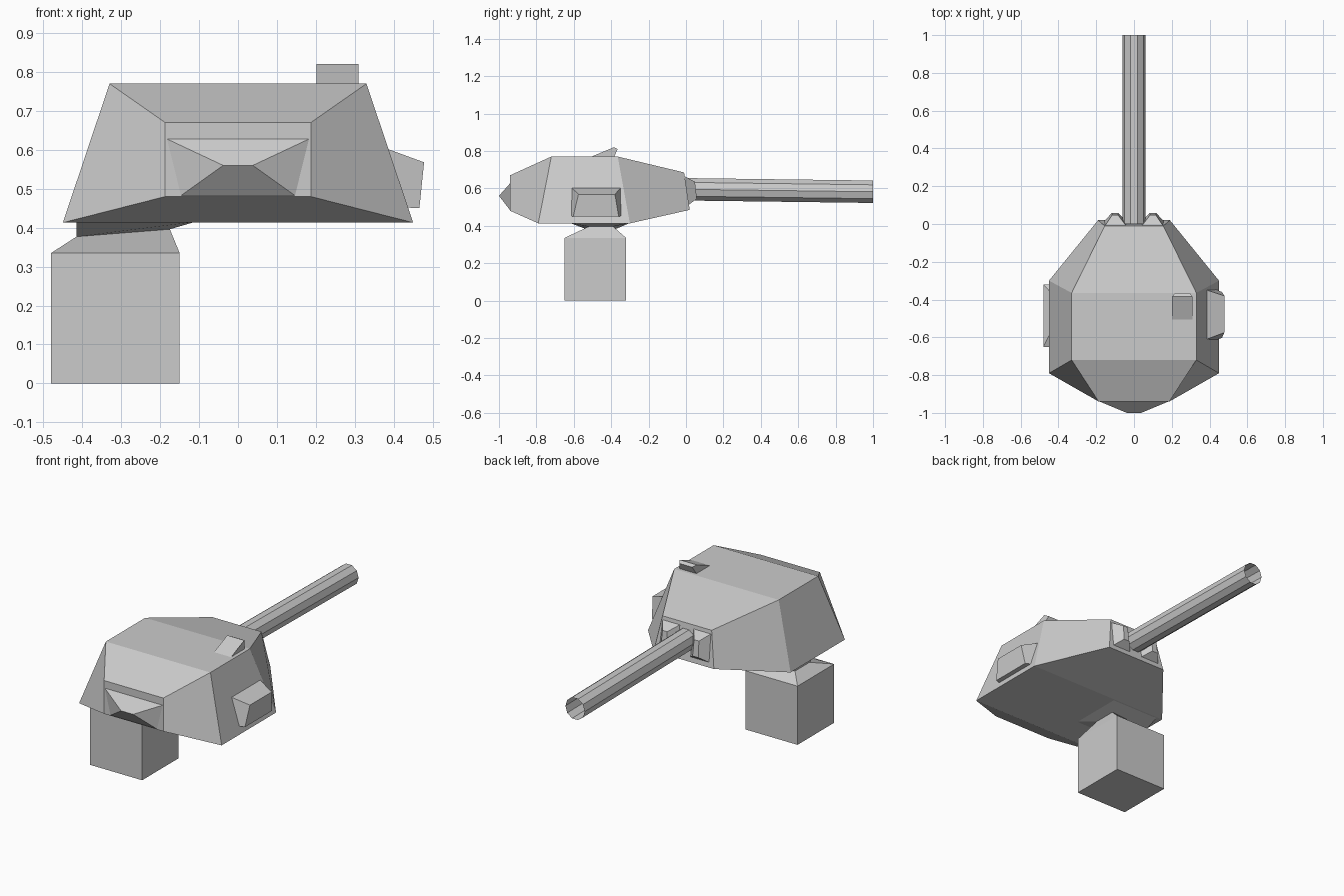
import bpy, bmesh, math

cube = bpy.data.objects.get("Cube")
if cube:
    bpy.data.objects.remove(cube, do_unlink=True)

grey = bpy.data.materials.new("plain_grey")
grey.use_nodes = True
colour = (0.6, 0.6, 0.6, 1)
grey.diffuse_color = colour
grey.node_tree.nodes["Principled BSDF"].inputs["Base Color"].default_value = colour


def loft(name, rings, cap=True):
    """Skin a flat-shaded object over rings that share a point count."""
    bm = bmesh.new()
    loops = [[bm.verts.new(p) for p in ring] for ring in rings]
    for a, b in zip(loops, loops[1:]):
        for i in range(len(a)):
            j = (i + 1) % len(a)
            bm.faces.new((a[i], a[j], b[j], b[i]))
    if cap:
        bm.faces.new(loops[0])
        bm.faces.new(loops[-1])
    bmesh.ops.remove_doubles(bm, verts=bm.verts[:], dist=0.0005)
    bmesh.ops.recalc_face_normals(bm, faces=bm.faces[:])
    mesh = bpy.data.meshes.new(name)
    bm.to_mesh(mesh)
    bm.free()
    mesh.materials.append(grey)
    obj = bpy.data.objects.new(name, mesh)
    bpy.context.collection.objects.link(obj)
    return obj


def section(low, high, cx=0):
    """Upright four-point ring; low and high are (half width, y, z)."""
    (wl, yl, zl), (wh, yh, zh) = low, high
    return [(cx - wl, yl, zl), (cx + wl, yl, zl), (cx + wh, yh, zh), (cx - wh, yh, zh)]


def flat(x0, x1, y0, y1, z0, z1):
    """Level four-point ring whose height runs from z0 at x0 to z1 at x1."""
    return [(x0, y0, z0), (x1, y0, z1), (x1, y1, z1), (x0, y1, z0)]


# Faceted turret body, from the front plate to the barrel plate
loft("turret_body", [
    section((0.187, -0.94, 0.48), (0.187, -0.94, 0.67)),
    section((0.45, -0.79, 0.413), (0.33, -0.72, 0.77)),
    section((0.45, -0.30, 0.413), (0.33, -0.365, 0.77)),
    section((0.19, 0.02, 0.485), (0.155, -0.01, 0.685)),
])

# Wedge on the front plate, ending in a short edge
loft("front_wedge", [
    section((0.15, -0.938, 0.48), (0.187, -0.938, 0.63)),
    section((0.038, -1.0, 0.56), (0.038, -1.0, 0.56)),
], cap=False)

# Square block and tapered neck under one side
loft("support_block", [
    flat(-0.48, -0.15, -0.65, -0.32, 0, 0),
    flat(-0.48, -0.15, -0.65, -0.32, 0.335, 0.335),
    flat(-0.415, -0.175, -0.52, -0.39, 0.377, 0.396),
    flat(-0.415, -0.11, -0.62, -0.30, 0.415, 0.415),
])

# Sloped pod on the other side wall
loft("side_pod", [
    [(0.43, -0.615, 0.452), (0.43, -0.345, 0.452), (0.385, -0.35, 0.602), (0.385, -0.61, 0.602)],
    [(0.466, -0.603, 0.45), (0.466, -0.36, 0.45), (0.478, -0.38, 0.568), (0.478, -0.575, 0.568)],
])

# Wedge hatch on the roof
loft("roof_hatch", [
    [(x, -0.51, 0.768), (x, -0.385, 0.82), (x + inset, -0.365, 0.81), (x, -0.385, 0.768)]
    for x, inset in ((0.202, 0.015), (0.31, -0.015))
])

# Raised collars beside the barrel
for side, label in ((1, "left"), (-1, "right")):
    loft(label + "_barrel_collar", [
        section((0.062, 0.012, 0.51), (0.055, -0.008, 0.665), side * 0.098),
        section((0.018, 0.058, 0.545), (0.015, 0.048, 0.635), side * 0.1),
    ])

# Long open barrel, dropping slightly toward the muzzle
SIDES = 10
angles = [2 * math.pi * i / SIDES for i in range(SIDES)]
loft("barrel", [
    [(0.061 * math.cos(a), y, z + 0.063 * math.sin(a)) for a in angles]
    for y, z in ((0.0, 0.595), (1.0, 0.582))
], cap=False)
